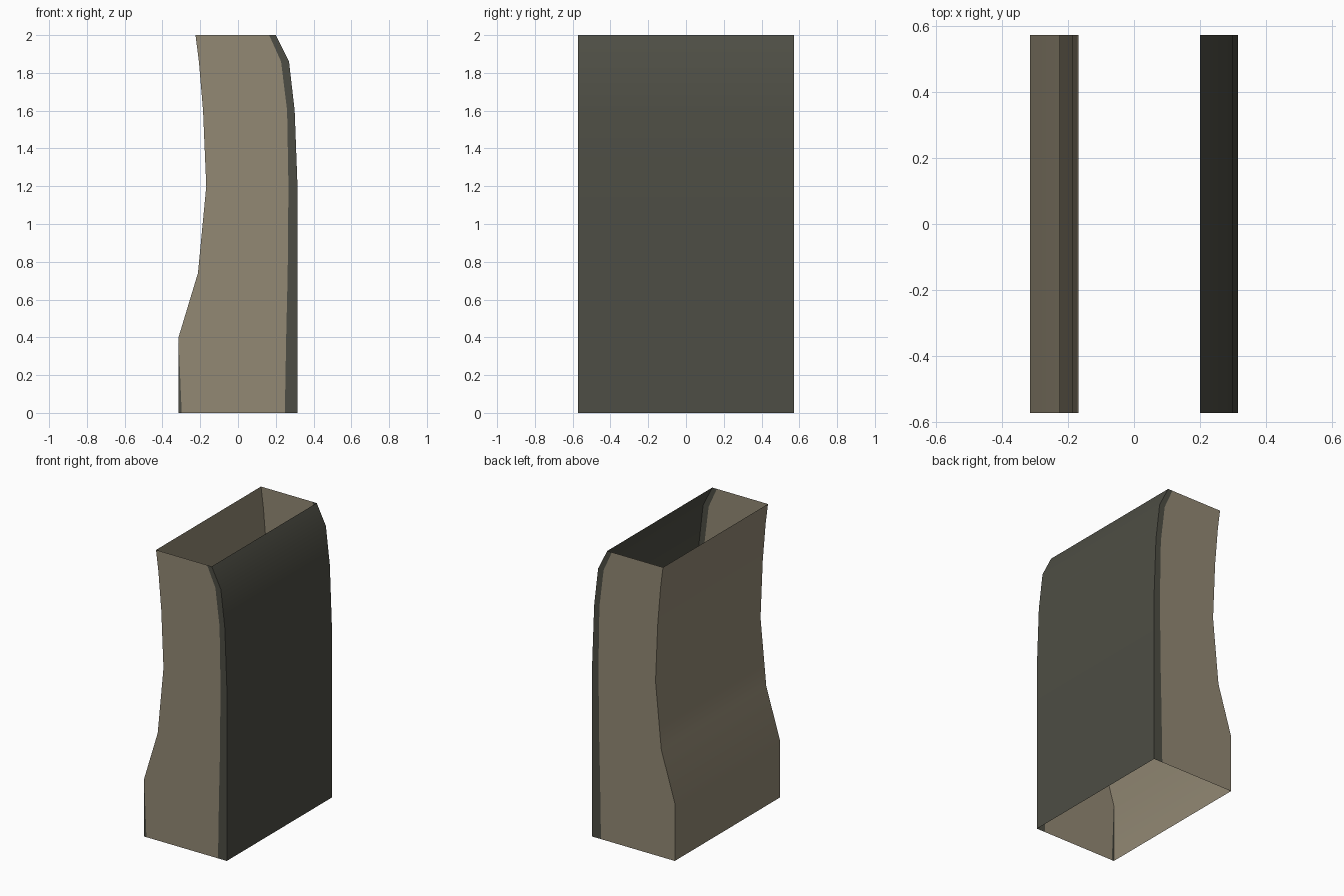
import bpy
import bmesh

cube = bpy.data.objects.get("Cube")
if cube:
    bpy.data.objects.remove(cube, do_unlink=True)

HALF = 0.572  # half depth along y

# Rows of the side profile: height, concave edge, band edge, convex edge
ROWS = [
    (0.00, -0.315, 0.248, 0.315),
    (0.40, -0.315, 0.255, 0.315),
    (0.74, -0.212, 0.263, 0.315),
    (1.20, -0.168, 0.267, 0.315),
    (1.60, -0.185, 0.260, 0.300),
    (1.86, -0.207, 0.228, 0.270),
    (2.00, -0.225, 0.165, 0.200),
]


def material(name, rgb):
    mat = bpy.data.materials.new(name)
    mat.use_nodes = True
    color = (*rgb, 1.0)
    mat.diffuse_color = color
    mat.node_tree.nodes["Principled BSDF"].inputs["Base Color"].default_value = color
    return mat


tan = material("tan", (0.29, 0.25, 0.175))
charcoal = material("charcoal", (0.075, 0.075, 0.058))

# Open sleeve: each row is a ring of six points, joined to the next row
bm = bmesh.new()
rings = []
for z, inner, band, outer in ROWS:
    ring = [(inner, -HALF), (band, -HALF), (outer, -HALF),
            (outer, HALF), (band, HALF), (inner, HALF)]
    rings.append([bm.verts.new((x, y, z)) for x, y in ring])

# Foot of the thin dark wedge at the lower front corner
wedge_foot = bm.verts.new((-0.298, -HALF, 0))
DARK_SIDES = (1, 2, 3)

for row, (low, high) in enumerate(zip(rings, rings[1:])):
    for i in range(6):
        j = (i + 1) % 6
        start = low[i]
        if row == 0 and i == 0:
            bm.faces.new((low[0], wedge_foot, high[0])).material_index = 1
            start = wedge_foot
        face = bm.faces.new((start, low[j], high[j], high[i]))
        face.material_index = int(i in DARK_SIDES)

mesh = bpy.data.meshes.new("sleeve")
bm.to_mesh(mesh)
bm.free()
mesh.materials.append(tan)
mesh.materials.append(charcoal)

sleeve = bpy.data.objects.new("sleeve", mesh)
bpy.context.collection.objects.link(sleeve)
bpy.context.view_layer.objects.active = sleeve
sleeve.select_set(True)
bpy.ops.object.shade_smooth_by_angle(angle=0.6)
